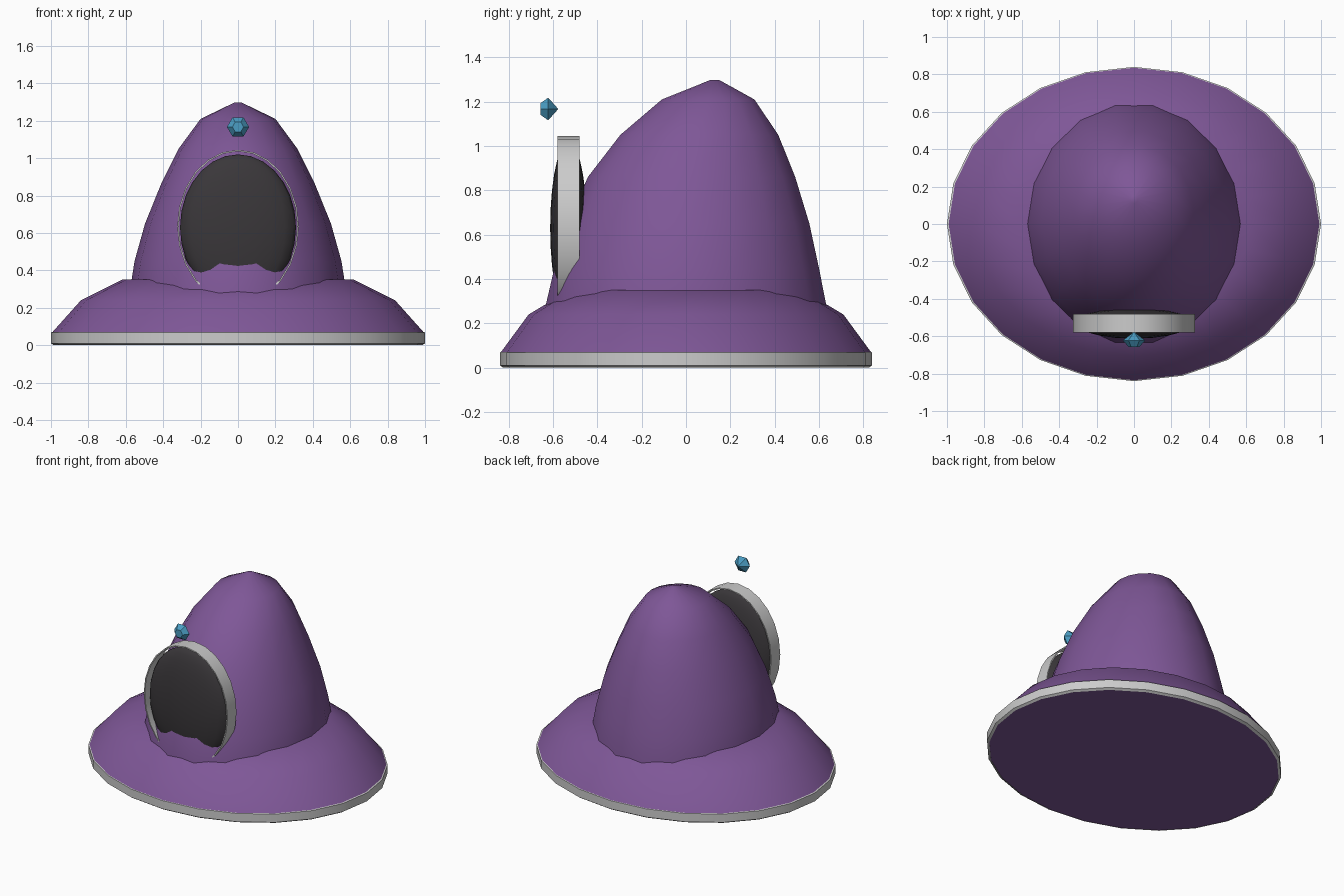
import bpy, bmesh
from math import sin, cos, pi, radians

if "Cube" in bpy.data.objects:
    bpy.data.objects.remove(bpy.data.objects["Cube"])


def material(name, rgb):
    m = bpy.data.materials.new(name)
    m.diffuse_color = (*rgb, 1)
    m.use_nodes = True
    m.node_tree.nodes["Principled BSDF"].inputs["Base Color"].default_value = m.diffuse_color
    return m


PURPLE = material("purple_cloth", (0.21, 0.095, 0.31))
DARK = material("dark_face", (0.042, 0.038, 0.042))
WHITE = material("white_trim", (0.72, 0.72, 0.74))
BLUE = material("blue_gem", (0.07, 0.34, 0.55))


def finish(bm, name, mat, angle):
    bmesh.ops.recalc_face_normals(bm, faces=bm.faces)
    me = bpy.data.meshes.new(name)
    bm.to_mesh(me)
    bm.free()
    me.materials.append(mat)
    ob = bpy.data.objects.new(name, me)
    bpy.context.collection.objects.link(ob)
    if angle:
        bpy.ops.object.select_all(action='DESELECT')
        ob.select_set(True)
        bpy.context.view_layer.objects.active = ob
        bpy.ops.object.shade_smooth_by_angle(angle=radians(angle))
    return ob


def loft(name, rings, sides, mat, angle=40, axis='z', caps=True, loop=False):
    """Skin elliptical rings (offset, height, radius a, radius b) along z or y."""
    bm = bmesh.new()
    loops = []
    for off, h, a, b in rings:
        row = []
        for i in range(sides):
            t = 2 * pi * i / sides
            u, v = a * cos(t), off + b * sin(t)
            row.append(bm.verts.new((u, v, h) if axis == 'z' else (u, h, v)))
        loops.append(row)
    pairs = list(zip(loops, loops[1:]))
    if loop:
        pairs.append((loops[-1], loops[0]))
    for lo, hi in pairs:
        for i in range(sides):
            j = (i + 1) % sides
            bm.faces.new((lo[i], lo[j], hi[j], hi[i]))
    if caps:
        bm.faces.new(loops[0])
        bm.faces.new(loops[-1])
    return finish(bm, name, mat, angle)


# White band around the hem
loft("hem_trim", [(0, 0, .985, .825), (0, .01, 1, .84), (0, .068, 1, .84),
                  (0, .075, .98, .822)], 24, WHITE, caps=False, loop=True)

# Flared skirt of the cloak, closed underneath
loft("cloak_skirt", [(0, .003, .985, .826), (0, .07, .992, .835),
                     (0, .24, .84, .71), (0, .35, .62, .525)], 24, PURPLE)

# Pointed hood whose tip leans back
loft("hood", [(0, .2, .582, .648), (0, .28, .58, .643), (.003, .45, .553, .606),
              (.012, .65, .497, .553), (.025, .86, .412, .475),
              (.06, 1.05, .318, .362), (.10, 1.21, .2, .212),
              (.13, 1.298, .018, .02)], 18, PURPLE)

# Dark face bulging out of the hood
bm = bmesh.new()
bmesh.ops.create_uvsphere(bm, u_segments=20, v_segments=14, radius=1)
for v in bm.verts:
    v.co = (v.co.x * .31, -.53 + v.co.y * .083, .63 + v.co.z * .39)
finish(bm, "face", DARK, 60)

# Thin open band framing the face
loft("face_rim", [(.635, -.58, .325, .41), (.635, -.48, .325, .41),
                  (.635, -.48, .317, .402), (.635, -.58, .317, .402)],
     24, WHITE, axis='y', caps=False, loop=True)

# Faceted gem above the face
loft("gem", [(1.167, -.657, .03, .03), (1.167, -.622, .059, .059),
             (1.167, -.577, .001, .001)], 6, BLUE, angle=0, axis='y')
